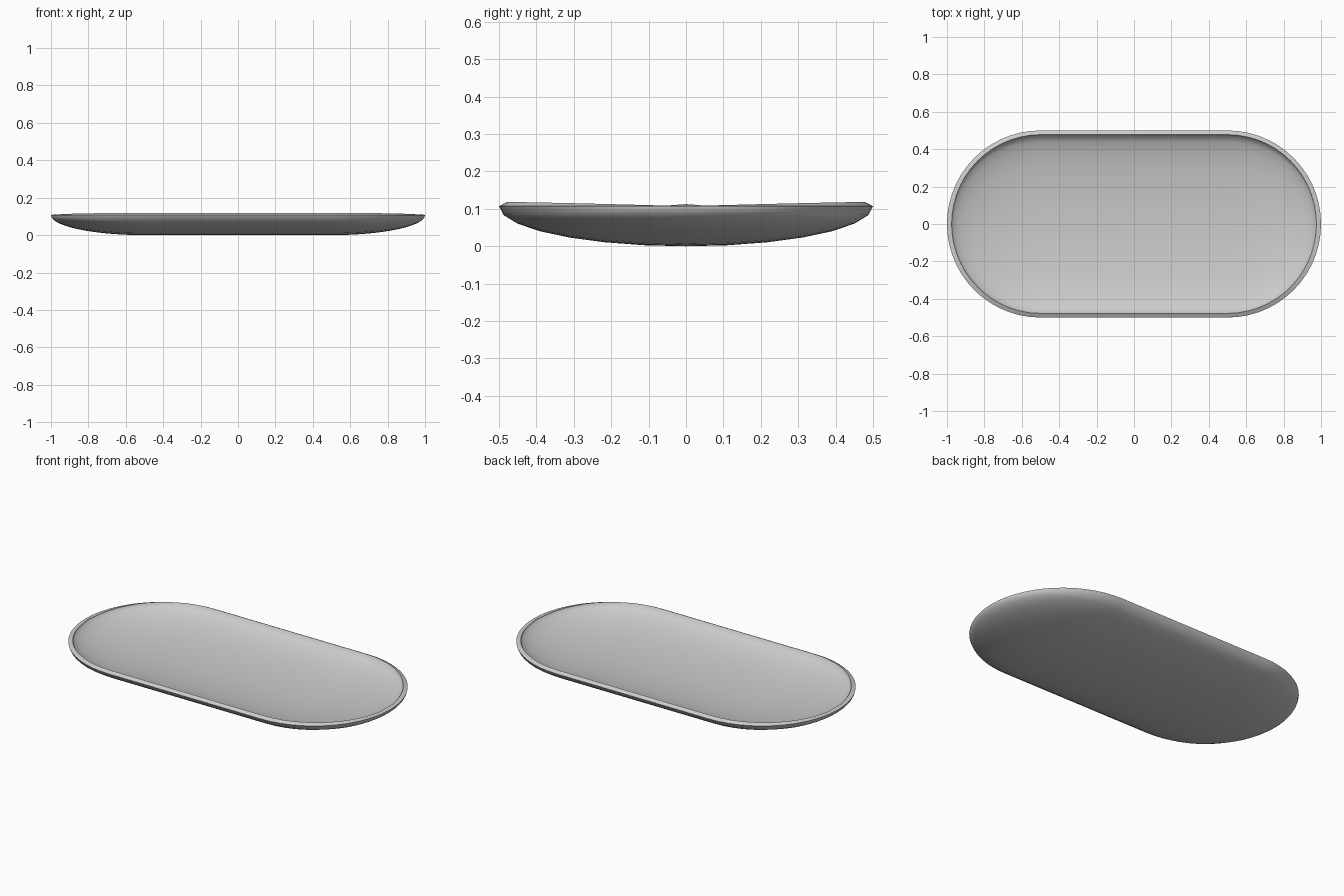
import bpy, bmesh, math
from mathutils import Matrix, Vector

if "Cube" in bpy.data.objects:
    bpy.data.objects.remove(bpy.data.objects["Cube"])

DEPTH, RADIUS, STRAIGHT, WALL = 0.107, 0.5, 0.5, 0.025

# Quarter of a sphere, poles along x, squashed into one rounded tray end
bm = bmesh.new()
bmesh.ops.create_uvsphere(bm, u_segments=28, v_segments=28, radius=1.0,
                          matrix=Matrix.Rotation(math.radians(90), 4, 'Y'))
bmesh.ops.delete(bm, geom=[v for v in bm.verts if v.co.z > 0.001 or v.co.x < -0.001],
                 context='VERTS')
for v in bm.verts:
    v.co = Vector((v.co.x * RADIUS + STRAIGHT, v.co.y * RADIUS, (v.co.z + 1) * DEPTH))

# Straight middle section, pulled from the open edge to the centre line
seam = [e for e in bm.edges if all(abs(v.co.x - STRAIGHT) < 0.001 for v in e.verts)]
ext = bmesh.ops.extrude_edge_only(bm, edges=seam)
for v in ext['geom']:
    if isinstance(v, bmesh.types.BMVert):
        v.co.x = 0.0

# Outward-facing normals on the underside
bmesh.ops.recalc_face_normals(bm, faces=bm.faces[:])
if sum(f.normal.z for f in bm.faces) > 0:
    bmesh.ops.reverse_faces(bm, faces=bm.faces[:])

mesh = bpy.data.meshes.new("tray")
bm.to_mesh(mesh)
bm.free()
tray = bpy.data.objects.new("tray", mesh)
bpy.context.collection.objects.link(tray)

# Other end by mirroring, then wall thickness inward
mirror = tray.modifiers.new("mirror", 'MIRROR')
mirror.use_axis[0] = True
wall = tray.modifiers.new("wall", 'SOLIDIFY')
wall.thickness = WALL
wall.offset = -1.0

# Smooth surfaces with a crisp rim
bpy.context.view_layer.objects.active = tray
tray.select_set(True)
for name in ("mirror", "wall"):
    bpy.ops.object.modifier_apply(modifier=name)
bpy.ops.object.shade_smooth_by_angle(angle=math.radians(50))
